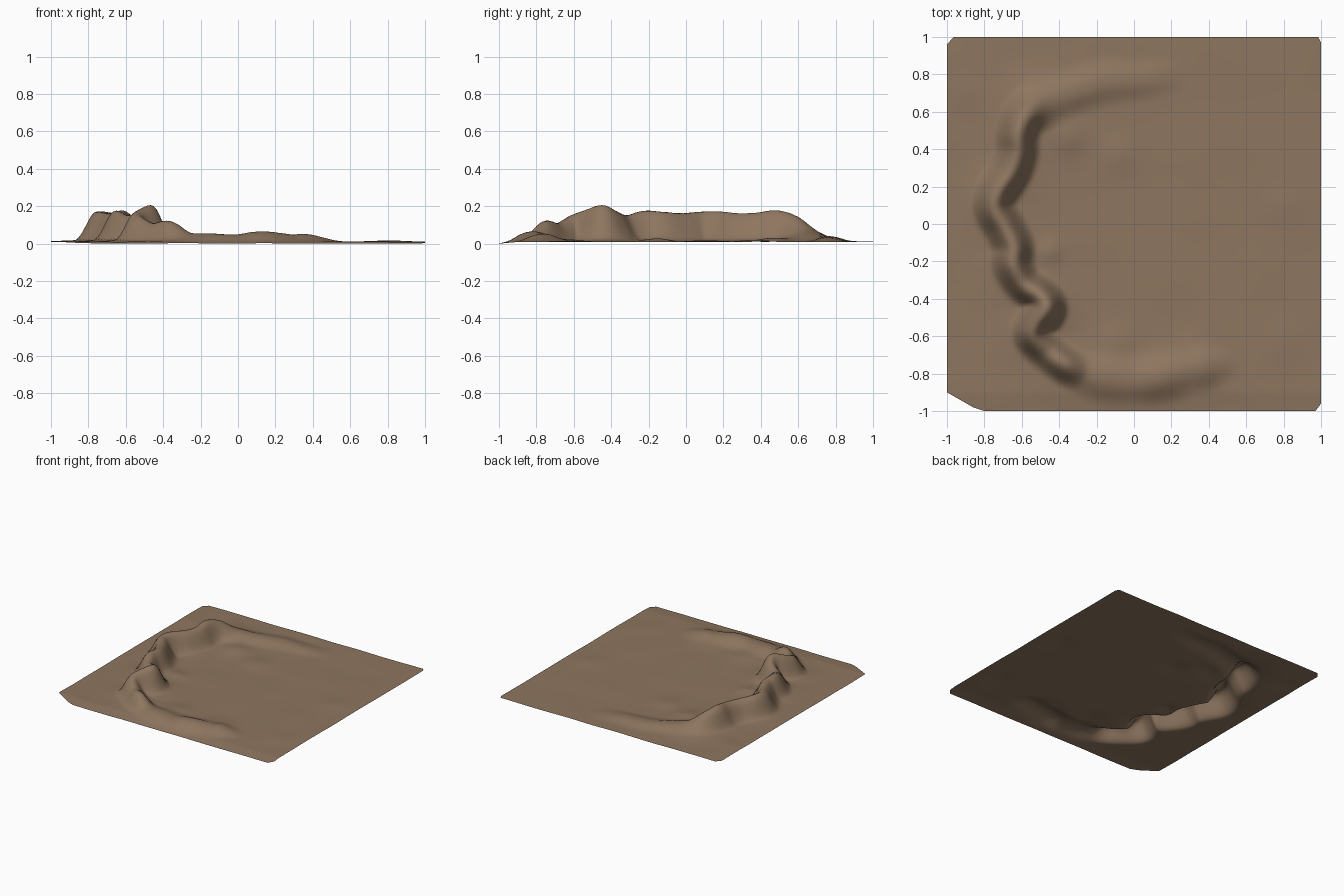
import bpy, bmesh, math
from mathutils import Vector, noise

# Ridge crest: x, y, height above ground, half width
CREST = [
    (0.18, 0.79, 0.006, 0.08), (0.03, 0.77, 0.022, 0.08), (-0.15, 0.76, 0.03, 0.09),
    (-0.32, 0.71, 0.035, 0.09), (-0.50, 0.64, 0.055, 0.10), (-0.585, 0.57, 0.13, 0.085),
    (-0.62, 0.48, 0.165, 0.08), (-0.625, 0.38, 0.155, 0.08), (-0.66, 0.28, 0.152, 0.08),
    (-0.73, 0.17, 0.162, 0.08), (-0.745, 0.08, 0.16, 0.08), (-0.69, -0.02, 0.153, 0.08),
    (-0.645, -0.12, 0.16, 0.08), (-0.645, -0.22, 0.165, 0.08), (-0.59, -0.32, 0.14, 0.075),
    (-0.50, -0.385, 0.165, 0.075), (-0.47, -0.45, 0.195, 0.08), (-0.525, -0.53, 0.17, 0.075),
    (-0.54, -0.60, 0.145, 0.075), (-0.46, -0.68, 0.10, 0.075), (-0.37, -0.75, 0.112, 0.075),
    (-0.28, -0.79, 0.05, 0.085), (-0.15, -0.82, 0.043, 0.10), (0.0, -0.83, 0.038, 0.10),
    (0.13, -0.82, 0.053, 0.10), (0.29, -0.79, 0.027, 0.09), (0.37, -0.77, 0.032, 0.09),
    (0.48, -0.75, 0.006, 0.07)]

# Low mounds: x, y, height, radius
MOUNDS = [(-0.55, 0.70, 0.018, 0.15), (-0.10, -0.64, 0.012, 0.10), (0.30, -0.72, 0.012, 0.12),
          (-0.35, 0.47, 0.018, 0.10), (-0.08, 0.37, 0.010, 0.10), (-0.45, -0.15, 0.016, 0.07),
          (0.80, 0.10, 0.006, 0.10), (0.80, -0.62, 0.006, 0.12), (-0.90, 0.70, 0.005, 0.10)]


def catmull(pts, steps):
    """Smooth curve through 4D control points."""
    p = [Vector(q) for q in [pts[0]] + pts + [pts[-1]]]
    out = []
    for i in range(1, len(p) - 2):
        a, b, c, d = p[i - 1:i + 3]
        for s in range(steps):
            t = s / steps
            out.append(0.5 * (2 * b + (c - a) * t + (2 * a - 5 * b + 4 * c - d) * t * t
                              + (3 * b - a - 3 * c + d) * t ** 3))
    return [tuple(v) for v in out + [p[-2]]]


PATH = catmull(CREST, 7)


def height(x, y):
    ridge = apron = 0.0
    for px, py, h, w in PATH:
        d2 = (x - px) ** 2 + (y - py) ** 2
        if d2 < 0.09:
            d = math.sqrt(d2)
            ridge = max(ridge, h * math.exp(-(d / w) ** 2.5))
            apron = max(apron, 0.12 * h * math.exp(-(d / 0.14) ** 2))
    z = 0.010 + max(ridge, apron)
    for mx, my, h, r in MOUNDS:
        z += h * math.exp(-((x - mx) ** 2 + (y - my) ** 2) / (r * r))
    z += 0.003 * noise.noise(Vector((x * 4, y * 4, 1.3)))
    # ground falls away at the front edge
    return max(0.0, z - 0.010 * max(0.0, (-0.9 - y) / 0.1))


# Ground sheet with the ridge raised out of it
bm = bmesh.new()
bmesh.ops.create_grid(bm, x_segments=120, y_segments=120, size=1.0)

# Clipped corners
for a, b in [((-1, -0.90), (-0.86, -0.98)), ((-0.86, -0.98), (-0.80, -1)),
             ((0.97, -1), (1, -0.96)), ((1, 0.97), (0.985, 1)), ((-0.965, 1), (-1, 0.96))]:
    normal = Vector((b[1] - a[1], a[0] - b[0], 0))
    bmesh.ops.bisect_plane(bm, geom=bm.verts[:] + bm.edges[:] + bm.faces[:],
                           plane_co=Vector((*a, 0)), plane_no=normal, clear_outer=True)

for v in bm.verts:
    v.co.z = height(v.co.x, v.co.y)
for f in bm.faces:
    f.smooth = True

mesh = bpy.data.meshes.new("ridge_terrain")
bm.to_mesh(mesh)
bm.free()
terrain = bpy.data.objects.new("ridge_terrain", mesh)
bpy.context.collection.objects.link(terrain)

earth = bpy.data.materials.new("earth")
earth.diffuse_color = (0.27, 0.18, 0.115, 1)
mesh.materials.append(earth)
